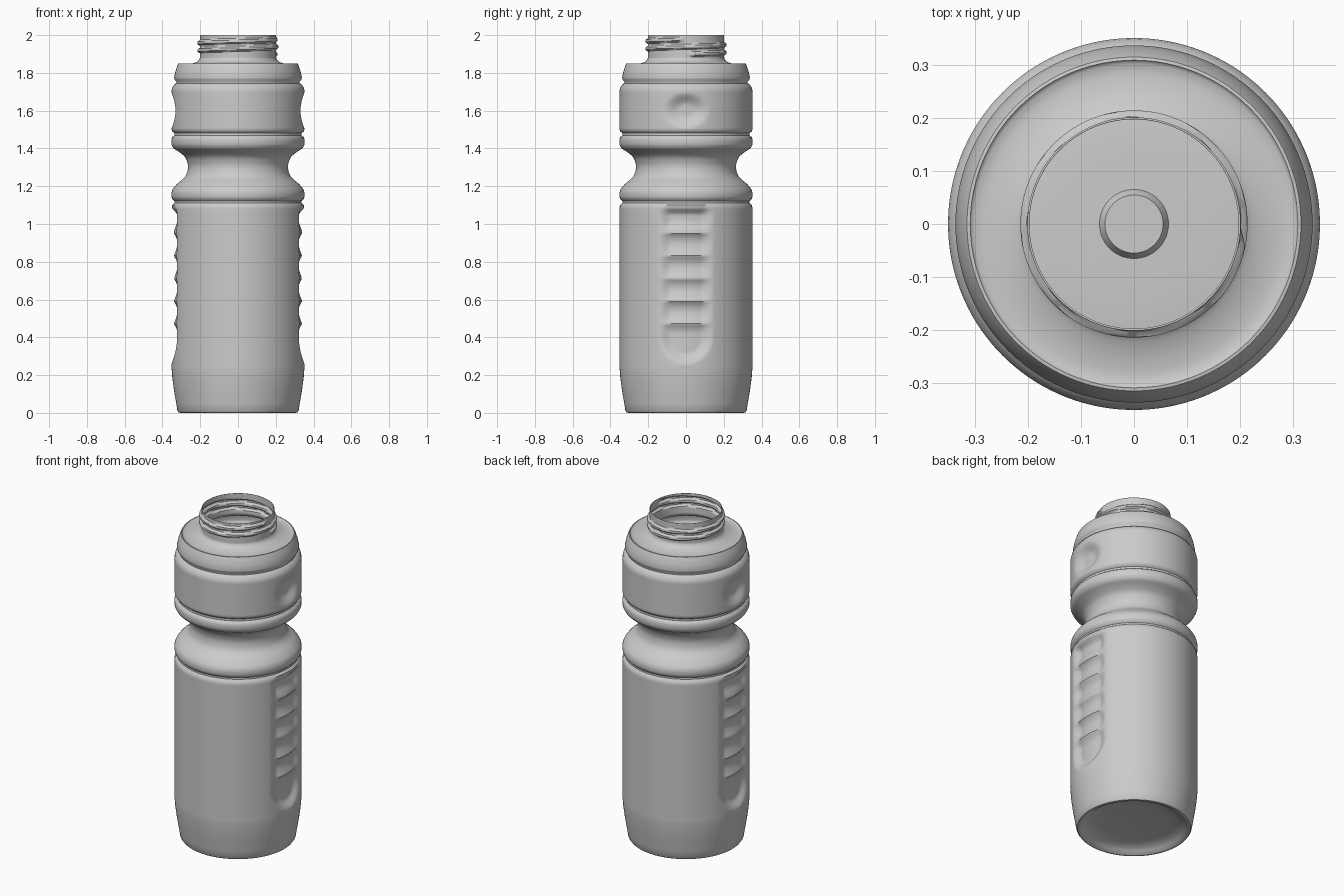
import bpy, bmesh, math
from mathutils import Vector

if "Cube" in bpy.data.objects:
    bpy.data.objects.remove(bpy.data.objects["Cube"])

SEGS = 192


def spline(pts, n=4):
    """Catmull-Rom through (r, z) points."""
    p = [Vector(q) for q in [pts[0]] + pts + [pts[-1]]]
    out = []
    for a, b, c, d in zip(p, p[1:], p[2:], p[3:]):
        for i in range(n):
            t = i / n
            out.append(0.5 * (2 * b + (c - a) * t + (2 * a - 5 * b + 4 * c - d) * t * t
                              + (3 * b - a - 3 * c + d) * t ** 3))
    return [tuple(q) for q in out] + [pts[-1]]


def smooth(a, b, x):
    t = min(1, max(0, (x - a) / (b - a)))
    return t * t * (3 - 2 * t)


# Profile sections (radius, z), from the base centre up to the rim
base = spline([(0.02, 0.045), (0.2, 0.04), (0.26, 0.026), (0.285, 0.01), (0.302, 0)], 3)
base += [(0.314, 0.002), (0.321, 0.012), (0.327, 0.05), (0.339, 0.12), (0.348, 0.19),
         (0.352, 0.24)]
body = [(0.352, 1.085), (0.349, 1.1), (0.337, 1.112), (0.337, 1.122), (0.349, 1.134),
        (0.352, 1.145)]
waist = spline([(0.352, 1.165), (0.345, 1.185), (0.322, 1.213), (0.29, 1.24), (0.273, 1.263),
                (0.265, 1.295), (0.267, 1.322), (0.281, 1.355), (0.31, 1.38), (0.34, 1.4),
                (0.352, 1.42)])
upper = [(0.352, 1.448), (0.348, 1.46), (0.336, 1.469), (0.336, 1.481), (0.348, 1.49),
         (0.352, 1.502), (0.352, 1.705), (0.349, 1.72), (0.337, 1.738), (0.326, 1.745),
         (0.326, 1.752), (0.336, 1.764), (0.338, 1.775), (0.332, 1.805), (0.32, 1.842),
         (0.316, 1.849), (0.31, 1.85)]
shoulder = spline([(0.307, 1.846), (0.29, 1.842), (0.265, 1.844), (0.24, 1.85),
                   (0.216, 1.86), (0.205, 1.872), (0.202, 1.88)], 3)
profile = base + body + waist + upper + shoulder + [(0.202, 2.0)]


def densify(pts):
    """Add rings where the grip dents and the thread need them."""
    out = [pts[0]]
    for (r0, z0), (r1, z1) in zip(pts, pts[1:]):
        step = 0.005 if z0 >= 1.875 else 0.009
        n = max(1, math.ceil((z1 - z0) / step)) if z1 - z0 > 0.1 else 1
        out += [(r0 + (r1 - r0) * i / n, z0 + (z1 - z0) * i / n) for i in range(1, n + 1)]
    return out


def dent(y, z):
    """Depth of the finger grips and thumb rest."""
    y = abs(y)
    d = 0.032 * (1 - smooth(0.3, 1.0, math.hypot(y / 0.128, (z - 1.6) / 0.1)))
    if 0.24 < z < 1.1:
        # long channel with rounded lower end
        dist = math.hypot(y, max(0, 0.40 - z))
        wall = (1 - smooth(0.085, 0.145, dist)) * (1 - smooth(1.045, 1.095, z))
        scallop = 1.0
        if z > 0.42:
            t = ((z - 0.47) / 0.12) % 1.0
            if z > 0.47 or t > 0.5:
                scallop = math.sin(math.pi * t ** 1.25) ** 0.8 if z < 0.95 else smooth(0.95, 1.02, z)
        d += wall * (0.012 + 0.019 * scallop)
    return d


def thread(a, z):
    """Two turns of screw thread on the neck."""
    best = 0
    for turn in (0, 1):
        s = a / math.tau + turn
        h = min(1, max(0, (0.014 - abs(z - (1.898 + 0.04 * s))) / 0.007))
        best = max(best, h * smooth(0, 0.04, s) * (1 - smooth(1.96, 2, s)))
    return 0.013 * best


# Bottle: lathe with grips and thread shaped into the wall
bm = bmesh.new()
rings = []
for r, z in densify(profile):
    ring = []
    for i in range(SEGS):
        a = math.tau * i / SEGS
        rr = r
        if r > 0.34 and abs(math.cos(a)) > 0.8:
            rr -= dent(r * math.sin(a), z)
        if z > 1.875:
            rr += thread(a, z)
        ring.append(bm.verts.new((rr * math.cos(a), rr * math.sin(a), z)))
    rings.append(ring)
for lo, hi in zip(rings, rings[1:]):
    for i in range(SEGS):
        j = (i + 1) % SEGS
        bm.faces.new((lo[i], lo[j], hi[j], hi[i]))
bm.faces.new(rings[0][::-1])
mesh = bpy.data.meshes.new("bottle")
bm.to_mesh(mesh)
bm.free()
bottle = bpy.data.objects.new("bottle", mesh)
bpy.context.collection.objects.link(bottle)
bpy.context.view_layer.objects.active = bottle
bottle.select_set(True)
bpy.ops.object.shade_smooth_by_angle(angle=math.radians(40))
wall = bottle.modifiers.new("wall", "SOLIDIFY")
wall.thickness = 0.004
wall.offset = -1

# Moulding button on the inside floor
bpy.ops.mesh.primitive_cone_add(vertices=64, radius1=0.066, radius2=0.055, depth=0.02,
                                location=(0, 0, 0.057))
button = bpy.context.object
button.name = "floor_button"
bpy.ops.object.shade_smooth_by_angle(angle=math.radians(30))
